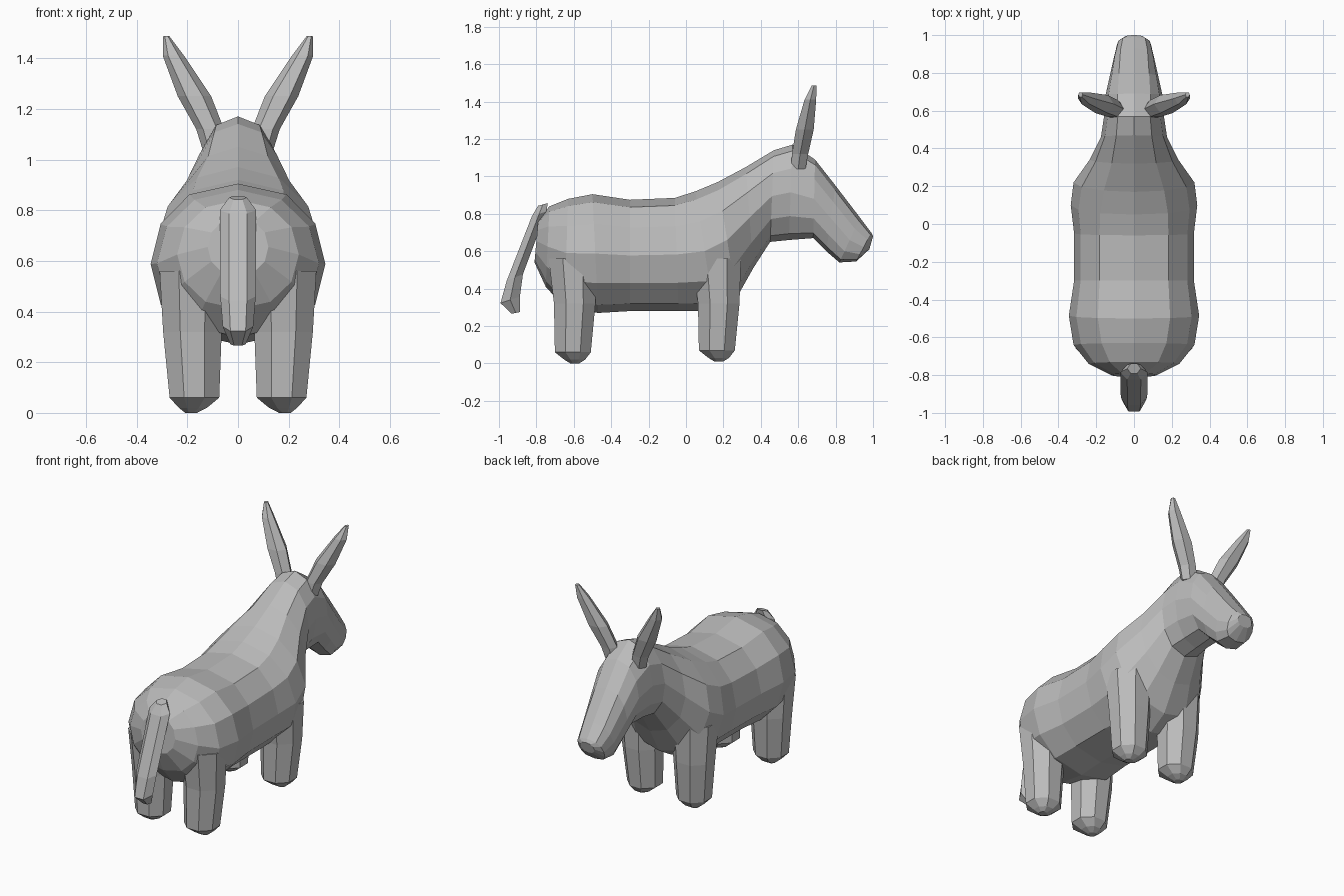
import bpy, bmesh, math
from mathutils import Vector

if "Cube" in bpy.data.objects:
    bpy.data.objects.remove(bpy.data.objects["Cube"])

grey = bpy.data.materials.new("donkey grey")
grey.use_nodes = True
grey.diffuse_color = (0.5, 0.5, 0.5, 1)
grey.node_tree.nodes["Principled BSDF"].inputs["Base Color"].default_value = (0.5, 0.5, 0.5, 1)


def loft(name, rings):
    """Skin a list of equal-length point rings, with capped ends and flat faces."""
    bm = bmesh.new()
    loops = [[bm.verts.new(p) for p in ring] for ring in rings]
    n = len(loops[0])
    for a, b in zip(loops, loops[1:]):
        for i in range(n):
            j = (i + 1) % n
            bm.faces.new((a[i], a[j], b[j], b[i]))
    bm.faces.new(loops[0])
    bm.faces.new(loops[-1])
    bmesh.ops.recalc_face_normals(bm, faces=bm.faces)
    mesh = bpy.data.meshes.new(name)
    bm.to_mesh(mesh)
    bm.free()
    mesh.materials.append(grey)
    obj = bpy.data.objects.new(name, mesh)
    bpy.context.collection.objects.link(obj)
    return obj


def upright_ring(top, bottom, width, power=1.0, sides=12):
    """Ring across the body between a top and a bottom point in the (y, z) plane."""
    points = []
    for i in range(sides):
        a = math.tau * i / sides
        x = math.copysign(abs(math.sin(a)) ** power, math.sin(a)) if i % (sides // 2) else 0
        t = (1 - math.cos(a)) / 2
        points.append((x * width, top[0] + (bottom[0] - top[0]) * t,
                       top[1] + (bottom[1] - top[1]) * t))
    return points


def flat_ring(x, y, z, rx, ry, sides=8, tilt=0.0, turn=0.0):
    """Level ring; tilt raises its +y side, turn offsets the corners."""
    angles = [math.tau * i / sides + turn for i in range(sides)]
    return [(x + rx * math.cos(a), y + ry * math.sin(a), z + tilt * math.sin(a))
            for a in angles]


# Body, neck and head as one continuous skin: top, bottom, half width, roundness
body_rings = [
    ((-0.79, 0.77), (-0.81, 0.54), 0.12, 0.9),
    ((-0.73, 0.84), (-0.75, 0.41), 0.24, 0.9),
    ((-0.63, 0.88), (-0.65, 0.30), 0.32, 0.9),
    ((-0.50, 0.905), (-0.47, 0.27), 0.345, 0.85),
    ((-0.30, 0.875), (-0.30, 0.28), 0.317, 0.8),
    ((-0.06, 0.885), (-0.04, 0.28), 0.317, 0.8),
    ((0.05, 0.92), (0.15, 0.28), 0.335, 0.9),
    ((0.17, 0.97), (0.27, 0.35), 0.32, 1.0),
    ((0.32, 1.05), (0.36, 0.51), 0.235, 1.0),
    ((0.47, 1.14), (0.45, 0.65), 0.175, 0.9),
    ((0.57, 1.17), (0.55, 0.66), 0.16, 0.9),
    ((0.69, 1.09), (0.68, 0.67), 0.15, 0.8),
    ((0.80, 0.95), (0.75, 0.60), 0.13, 0.7),
    ((0.93, 0.78), (0.82, 0.54), 0.108, 0.6),
    ((0.99, 0.70), (0.91, 0.545), 0.09, 0.6),
    ((1.00, 0.68), (0.98, 0.61), 0.05, 0.8),
]
loft("body_and_head", [upright_ring(*r) for r in body_rings])

# Legs and ears on both sides
for side, s in (("left", 1), ("right", -1)):
    for end, y, foot in (("front", 0.165, 0.01), ("back", -0.605, 0.0)):
        loft(f"{side}_{end}_leg", [
            flat_ring(s * cx, y + dy, z, rx, ry, turn=math.pi / 8)
            for cx, dy, z, rx, ry in (
                (0.18, 0.0, 0.56, 0.14, 0.14),
                (0.18, 0.01, 0.32, 0.125, 0.12),
                (0.172, 0.0, 0.06 + foot, 0.106, 0.104),
                (0.178, 0.01, 0.02 + foot, 0.06, 0.06),
                (0.185, 0.01, foot, 0.025, 0.025))])

    loft(f"{side}_ear", [
        flat_ring(s * x, y, z, rx, ry, 6, tilt)
        for x, y, z, rx, ry, tilt in (
            (0.09, 0.60, 1.04, 0.05, 0.045, 0.0),
            (0.11, 0.61, 1.12, 0.055, 0.05, 0.0),
            (0.172, 0.635, 1.25, 0.066, 0.055, 0.0),
            (0.255, 0.665, 1.41, 0.042, 0.036, 0.0),
            (0.283, 0.685, 1.487, 0.012, 0.014, 0.0))])

# Tail hanging away from the rump
loft("tail", [
    flat_ring(x, y, z, rx, ry, 6, tilt)
    for x, y, z, rx, ry, tilt in (
        (0.0, -0.765, 0.85, 0.035, 0.03, 0.008),
        (0.0, -0.785, 0.80, 0.072, 0.045, 0.015),
        (0.0, -0.915, 0.46, 0.07, 0.05, 0.02),
        (0.0, -0.94, 0.34, 0.06, 0.06, 0.02),
        (0.0, -0.91, 0.27, 0.03, 0.025, 0.005))])
